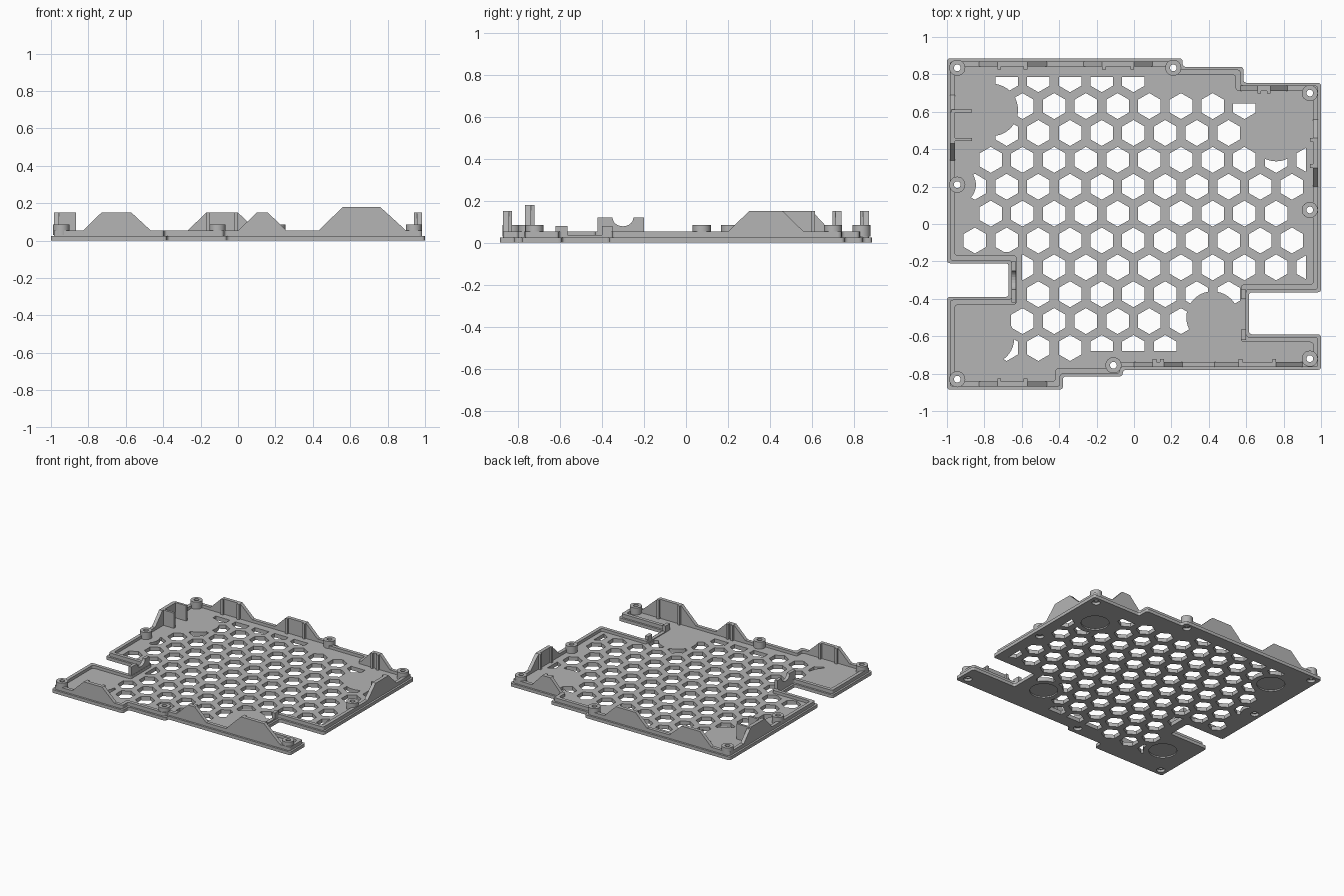
import bpy
import bmesh
from math import cos, sin, pi
from mathutils import Vector

default = bpy.data.objects.get("Cube")
if default:
    bpy.data.objects.remove(default, do_unlink=True)

grey = bpy.data.materials.new("plain grey")
grey.use_nodes = True
tone = (0.46, 0.46, 0.46, 1)
grey.diffuse_color = tone
grey.node_tree.nodes["Principled BSDF"].inputs["Base Color"].default_value = tone

FLOOR, STEP, LIP = 0.03, 0.025, 0.053


def finish(name, bm):
    bmesh.ops.recalc_face_normals(bm, faces=bm.faces)
    mesh = bpy.data.meshes.new(name)
    bm.to_mesh(mesh)
    bm.free()
    mesh.materials.append(grey)
    obj = bpy.data.objects.new(name, mesh)
    bpy.context.collection.objects.link(obj)
    return obj


def bridge(bm, loops, closed=False):
    """Skin a stack of equal 3D loops; cap the ends unless closed."""
    rings = [[bm.verts.new(p) for p in loop] for loop in loops]
    n = len(rings[0])
    pairs = list(zip(rings, rings[1:]))
    if closed:
        pairs.append((rings[-1], rings[0]))
    else:
        bm.faces.new(rings[0])
        bm.faces.new(rings[-1])
    for r, s in pairs:
        for i in range(n):
            j = (i + 1) % n
            bm.faces.new((r[i], r[j], s[j], s[i]))


def prism(bm, pts, lo, hi, axis="z"):
    """Extrude a 2D outline along an axis."""
    place = {"z": lambda u, v, w: (u, v, w),
             "y": lambda u, v, w: (u, w, v),
             "x": lambda u, v, w: (w, u, v)}[axis]
    bridge(bm, [[place(u, v, w) for u, v in pts] for w in (lo, hi)])


def rect(x0, x1, y0, y1):
    return [(x0, y0), (x1, y0), (x1, y1), (x0, y1)]


def ngon(x, y, r, n=32, turn=0.0):
    return [(x + r * cos(turn + 2 * pi * i / n), y + r * sin(turn + 2 * pi * i / n))
            for i in range(n)]


def boolean(obj, cutter):
    mod = obj.modifiers.new("cut", "BOOLEAN")
    mod.operation = "DIFFERENCE"
    mod.solver = "EXACT"
    mod.use_self = True
    mod.object = cutter
    graph = bpy.context.evaluated_depsgraph_get()
    mesh = bpy.data.meshes.new_from_object(obj.evaluated_get(graph))
    obj.modifiers.clear()
    obj.data = mesh
    bpy.data.objects.remove(cutter, do_unlink=True)


def inset_rounded(pts, inset, r=0.016, steps=4):
    """Move a square-cornered outline inward, then round its corners."""
    out = []
    n = len(pts)
    vs = [Vector(p) for p in pts]
    for i in range(n):
        a = (vs[i] - vs[i - 1]).normalized()
        b = (vs[(i + 1) % n] - vs[i]).normalized()
        p = vs[i] + inset * (Vector((-a.y, a.x)) + Vector((-b.y, b.x)))
        c = p - a * r + b * r
        for k in range(steps + 1):
            t = k / steps * pi / 2
            q = c - b * r * cos(t) + a * r * sin(t)
            out.append((q.x, q.y))
    return out


# Tray: stepped outer edge, raised lip and recessed floor
outline = [(-1, -.885), (-.38, -.885), (-.38, -.815), (-.06, -.815), (-.06, -.78),
           (1, -.78), (1, -.59), (.615, -.59), (.615, -.365), (1, -.365),
           (1, .755), (.585, .755), (.585, .84), (.26, .84), (.26, .885),
           (-1, .885), (-1, -.21), (-.67, -.21), (-.67, -.39), (-1, -.39)]
section = [(0, 0), (0, STEP), (.015, STEP), (.015, LIP), (.042, LIP), (.042, FLOOR)]
bm = bmesh.new()
bridge(bm, [[(x, y, z) for x, y in inset_rounded(outline, d)] for d, z in section])
tray = finish("vented_tray", bm)

bosses = [(-.945, .835), (.21, .835), (.94, .70), (.94, .075),
          (.94, -.72), (-.11, -.755), (-.945, -.83), (-.945, .21)]
feet = [(-.76, .61), (.76, .475), (.42, -.5), (-.78, -.61)]

# Honeycomb cutter: first and last centre for each row, back to front
spans = [(-.7, .01), (-.6, .6), (-.7, .52), (-.78, .95), (-.87, .86), (-.78, .78),
         (-.87, .86), (-.6, .95), (-.52, .52), (-.6, .27), (-.7, .19)]
bm = bmesh.new()
pitch = 0.1695
for row, (first, last) in enumerate(spans):
    y = 0.774 - 0.1437 * row
    for k in range(-6, 7):
        x = -.003 + pitch * (k + 0.5 * (row % 2))
        if first <= x <= last:
            prism(bm, ngon(x, y, .0695, 6, pi / 2), -.1, .2)
honeycomb = finish("honeycomb_cutter", bm)

# Zones that stay solid around the feet, edges and one screw
bm = bmesh.new()
for x, y in feet:
    prism(bm, ngon(x, y, .14, 40), -.2, .3)
prism(bm, ngon(*bosses[-1], .1), -.2, .3)
for zone in [(-.8, .2, .785, .9), (.5, .9, .645, .8), (.92, 1.1, -.35, .42),
             (-.27, .25, -.9, -.68), (-.8, -.6, -.42, -.15)]:
    prism(bm, rect(*zone), -.2, .3)
boolean(honeycomb, finish("solid_zones", bm))
boolean(tray, honeycomb)

# Screw holes and the gap in the lip at the right notch
bm = bmesh.new()
for x, y in bosses:
    prism(bm, ngon(x, y, .018, 24), -.1, .2)
prism(bm, rect(.55, .609, -.565, -.4), .036, .2)
boolean(tray, finish("hole_cutter", bm))

# Underside: foot recesses and screw head recesses
bm = bmesh.new()
for x, y in feet:
    prism(bm, ngon(x, y, .1, 40), -.1, .01)
for x, y in bosses:
    prism(bm, ngon(x, y, .03, 24), -.1, .02)
boolean(tray, finish("recess_cutter", bm))

# Screw bosses
for i, (x, y) in enumerate(bosses):
    bm = bmesh.new()
    bridge(bm, [[(u, v, z) for u, v in ngon(x, y, r, 24)]
                for r, z in [(.043, .029), (.043, .085), (.018, .085), (.018, .029)]], True)
    boss = finish(f"screw_boss_{i + 1}", bm)
    bpy.ops.object.select_all(action="DESELECT")
    boss.select_set(True)
    bpy.context.view_layer.objects.active = boss
    bpy.ops.object.shade_smooth_by_angle(angle=pi / 6)


# Tapered snap tabs standing on the lip, with two small ribs inside
def snap_tab(name, axis, edge, a, b, c, d, h=.15, ribs=True):
    side = -1 if edge > 0 else 1
    lo, hi = sorted((edge + side * .015, edge + side * .043))
    bm = bmesh.new()
    prism(bm, [(a, .04), (d, .04), (d, LIP), (c, h), (b, h), (a, LIP)], lo, hi, axis)
    if ribs:
        r0, r1 = sorted((edge + side * .04, edge + side * .058))
        for u in (b + .01, c - .01):
            prism(bm, rect(u - .01, u + .01, .029, h), r0, r1, axis)
    finish(name, bm)


snap_tab("front_left_tab", "y", -.885, -.83, -.73, -.57, -.465)
snap_tab("front_middle_tab", "y", -.78, 0, .1, .16, .26)
snap_tab("front_right_tab", "y", -.78, .43, .56, .76, .9, .18)
snap_tab("back_left_tab", "y", .885, -.83, -.73, -.57, -.465)
snap_tab("back_middle_tab", "y", .885, -.27, -.17, 0, .1)
snap_tab("back_right_tab", "y", .755, .57, .66, .73, .82)
snap_tab("right_side_tab", "x", 1, .2, .3, .46, .56)
snap_tab("left_side_tab", "x", -1, .34, .43, .6, .69, ribs=False)

# Bracket plates on the left wall
for name, y in (("front_bracket", .443), ("back_bracket", .595)):
    bm = bmesh.new()
    prism(bm, rect(-.975, -.867, y, y + .018), .029, .15)
    finish(name, bm)

# Cable cradle with a round dip, at the left notch
bm = bmesh.new()
dip = [(-.3 + .05 * cos(pi * t / 10), .12 - .042 * sin(pi * t / 10)) for t in range(11)]
prism(bm, [(-.42, .029), (-.2, .029), (-.2, .12)] + dip + [(-.42, .12)],
      -.655, -.63, "x")
finish("cable_cradle", bm)

# Posts beside the right notch
for name, y0, y1 in (("front_notch_post", -.62, -.565), ("back_notch_post", -.4, -.35)):
    bm = bmesh.new()
    prism(bm, rect(.573, .6, y0, y1), .029, .08)
    finish(name, bm)
